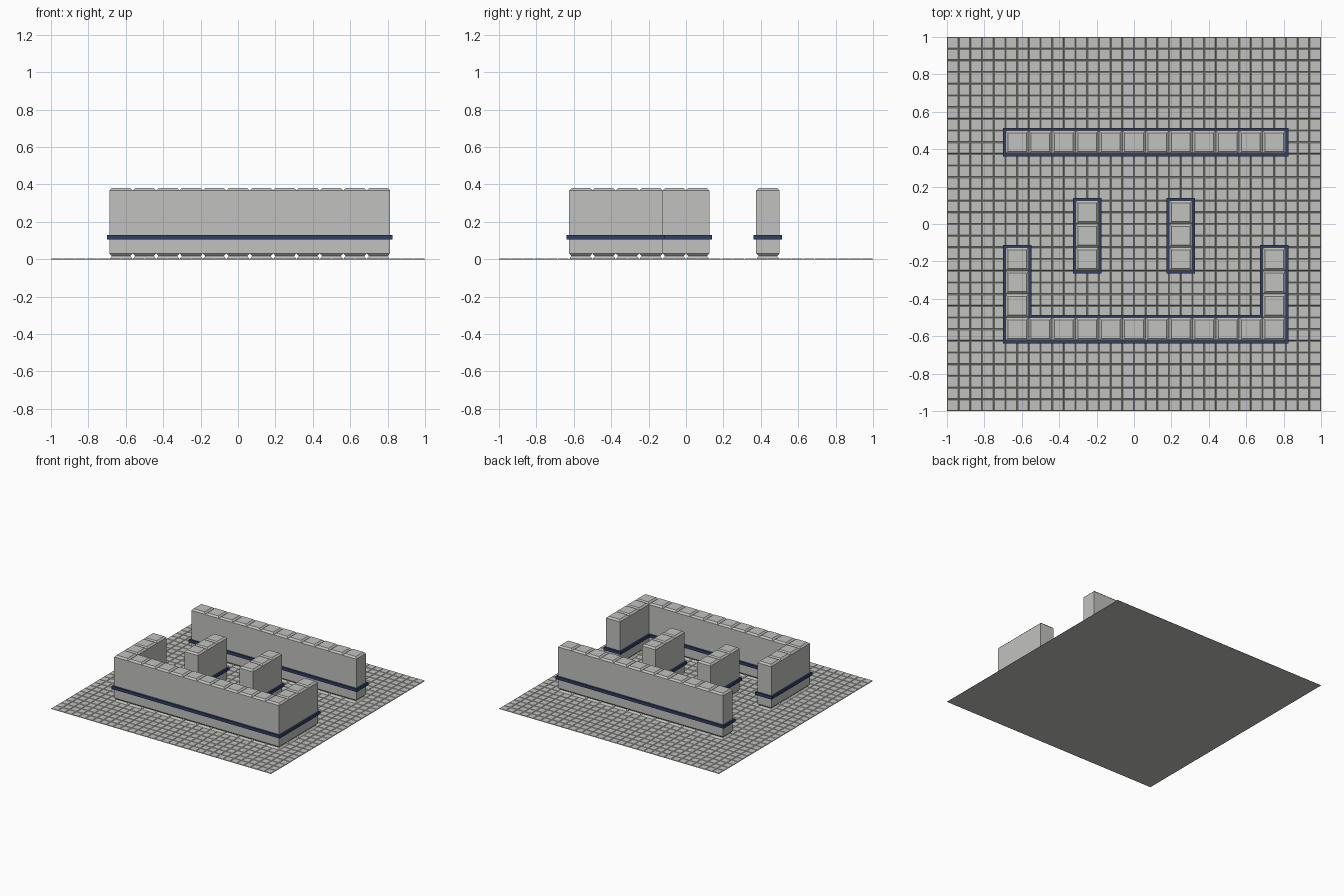
import bpy, bmesh

if "Cube" in bpy.data.objects:
    bpy.data.objects.remove(bpy.data.objects["Cube"])

C = 0.125          # wall cell size
H = C / 2


def material(name, rgb):
    m = bpy.data.materials.new(name)
    m.diffuse_color = (*rgb, 1)
    m.use_nodes = True
    m.node_tree.nodes["Principled BSDF"].inputs["Base Color"].default_value = m.diffuse_color
    return m


STONE = material("stone grey", (0.535, 0.535, 0.52))
NAVY = material("navy trim", (0.03, 0.05, 0.125))


def finish(name, bm, mats):
    bmesh.ops.remove_doubles(bm, verts=bm.verts[:], dist=1e-5)
    me = bpy.data.meshes.new(name)
    bm.to_mesh(me)
    bm.free()
    for m in mats:
        me.materials.append(m)
    ob = bpy.data.objects.new(name, me)
    bpy.context.collection.objects.link(ob)
    return ob


def quad(bm, pts):
    return bm.faces.new([bm.verts.new(p) for p in pts])


def floor():
    # thin slab with 32 x 32 raised tiles, chamfered along the joints
    bm = bmesh.new()
    bmesh.ops.create_grid(bm, x_segments=32, y_segments=32, size=1.0)
    bmesh.ops.translate(bm, verts=bm.verts[:], vec=(0, 0, 0.0005))
    bmesh.ops.inset_individual(bm, faces=bm.faces[:], thickness=0.005, depth=0.004)
    # edges and plain underside
    c = [(-1, -1), (1, -1), (1, 1), (-1, 1)]
    quad(bm, [(x, y, 0) for x, y in reversed(c)])
    for i in range(4):
        a, b = c[i], c[(i + 1) % 4]
        quad(bm, [(*a, 0), (*b, 0), (*b, 0.0005), (*a, 0.0005)])
    finish("tiled_floor", bm, [STONE])


# block profile: (inset, height), flared foot, groove, body, chamfered top
PROFILE = [(0, 0.001), (0.013, 0.017), (0, 0.031), (0, 0.368), (0.013, 0.381)]


def wall(name, cells):
    bm = bmesh.new()
    cells = set(cells)
    for (x, y) in cells:
        rings = []
        for d, z in PROFILE:
            h = H - d
            rings.append([(x + sx * h, y + sy * h, z)
                          for sx, sy in ((-1, -1), (1, -1), (1, 1), (-1, 1))])
        for k in range(len(rings) - 1):
            lo, hi = rings[k], rings[k + 1]
            for i, (dx, dy) in enumerate(((0, -1), (1, 0), (0, 1), (-1, 0))):
                # body faces between neighbouring blocks stay open
                if k == 2 and (x + dx * C, y + dy * C) in cells:
                    continue
                j = (i + 1) % 4
                quad(bm, [lo[i], lo[j], hi[j], hi[i]])
        quad(bm, rings[-1])
        quad(bm, rings[0][::-1])
    finish(name, bm, [STONE])


def trim(name, outline, out=0.0135, z0=0.106, z1=0.130):
    # raised band that follows a counter-clockwise rectilinear outline
    n = len(outline)

    def normal(a, b):
        dx, dy = b[0] - a[0], b[1] - a[1]
        s = abs(dx) + abs(dy)
        return dy / s, -dx / s

    outer = []
    for i, p in enumerate(outline):
        n1, n2 = normal(outline[i - 1], p), normal(p, outline[(i + 1) % n])
        outer.append((p[0] + out * (n1[0] + n2[0]), p[1] + out * (n1[1] + n2[1])))
    bm = bmesh.new()
    for i in range(n):
        j = (i + 1) % n
        a, b, p, q = outer[i], outer[j], outline[i], outline[j]
        quad(bm, [(*a, z0), (*b, z0), (*b, z1), (*a, z1)])
        quad(bm, [(*a, z1), (*b, z1), (*q, z1), (*p, z1)])
        quad(bm, [(*p, z0), (*q, z0), (*b, z0), (*a, z0)])
    finish(name, bm, [NAVY])


def rect(x0, y0, x1, y1):
    return [(x0, y0), (x1, y0), (x1, y1), (x0, y1)]


floor()

# long back wall
X0, X1 = -0.6875, 0.8125
xs = [X0 + H + i * C for i in range(12)]
wall("back_wall", [(x, 0.4375) for x in xs])
trim("back_wall_trim", rect(X0, 0.375, X1, 0.5))

# U-shaped front wall
ys = [-0.4375 + i * C for i in range(3)]
wall("front_wall", [(x, -0.5625) for x in xs]
     + [(x, y) for x in (xs[0], xs[-1]) for y in ys])
trim("front_wall_trim", [(X0, -0.625), (X1, -0.625), (X1, -0.125), (X1 - C, -0.125),
                         (X1 - C, -0.5), (X0 + C, -0.5), (X0 + C, -0.125), (X0, -0.125)])

# two short inner walls
for side, x in (("left", -0.25), ("right", 0.25)):
    wall(side + "_inner_wall", [(x, -0.1875 + i * C) for i in range(3)])
    trim(side + "_inner_wall_trim", rect(x - H, -0.25, x + H, 0.125))
